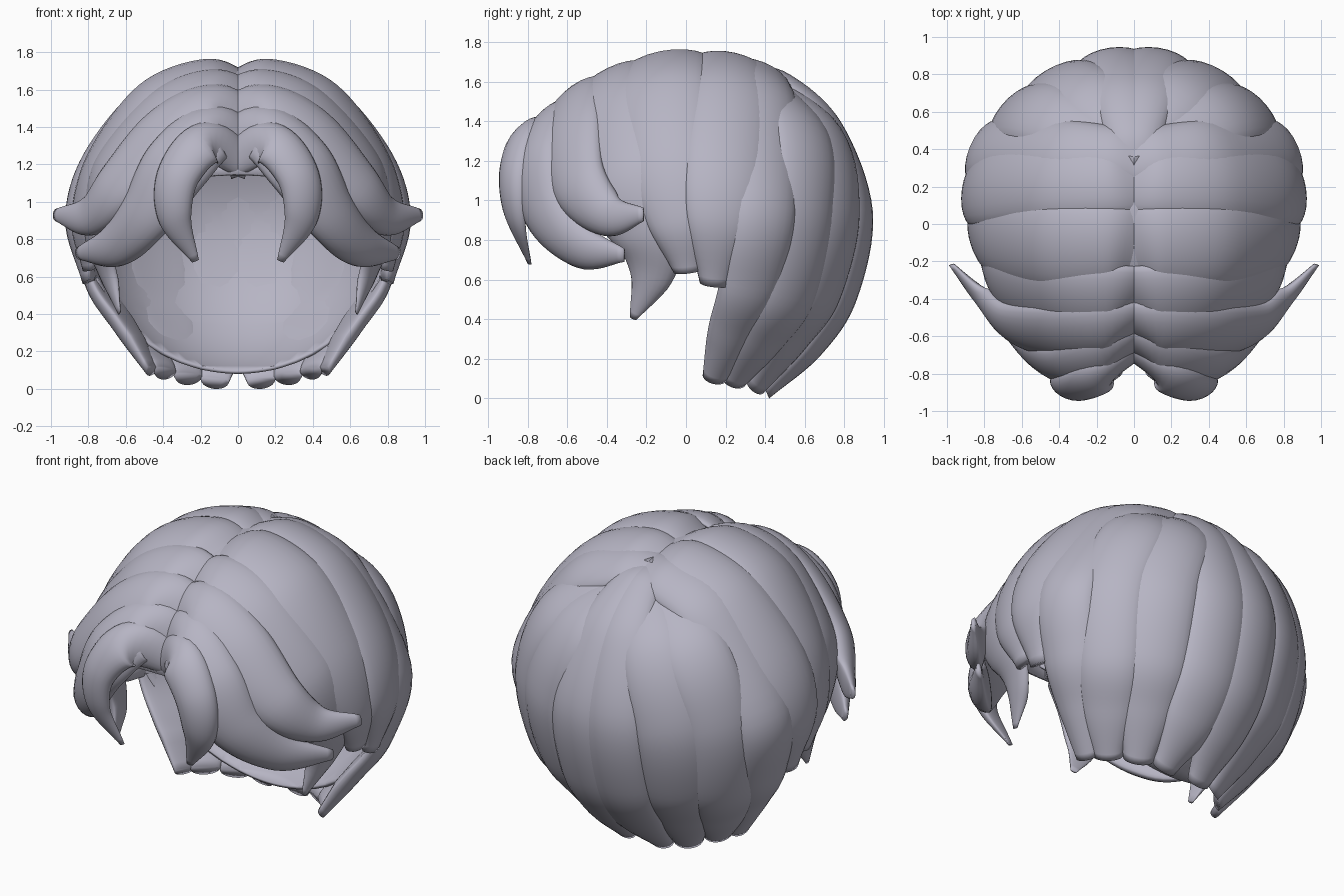
import bpy, bmesh, math
from mathutils import Vector

if "Cube" in bpy.data.objects:
    bpy.data.objects.remove(bpy.data.objects["Cube"], do_unlink=True)

CENTRE = Vector((0, 0.05, 0.88))
SIDES, STEPS = 24, 8

hair = bpy.data.materials.new("lavender_grey_hair")
hair.use_nodes = True
colour = (0.47, 0.46, 0.55, 1)
hair.diffuse_color = colour
hair.node_tree.nodes["Principled BSDF"].inputs["Base Color"].default_value = colour


def finish(bm, name):
    bmesh.ops.recalc_face_normals(bm, faces=bm.faces)
    mesh = bpy.data.meshes.new(name)
    bm.to_mesh(mesh)
    bm.free()
    mesh.materials.append(hair)
    for p in mesh.polygons:
        p.use_smooth = True
    ob = bpy.data.objects.new(name, mesh)
    bpy.context.collection.objects.link(ob)
    return ob


def spline(points):
    """Smooth path through (x, y, z, half width) points."""
    pts = [Vector(p) for p in points]
    pts = [2 * pts[0] - pts[1]] + pts + [2 * pts[-1] - pts[-2]]
    out = []
    for a, b, c, d in zip(pts, pts[1:], pts[2:], pts[3:]):
        for i in range(STEPS):
            t = i / STEPS
            out.append(0.5 * (2 * b + (c - a) * t + (2 * a - 5 * b + 4 * c - d) * t ** 2
                              + (3 * b - a - 3 * c + d) * t ** 3))
    return out + [pts[-2]]


def lock(name, points, thick=0.06):
    """Tapered lock, flatter inside, whose section wraps around the head; mirrored."""
    path = spline(points)
    bm = bmesh.new()
    rings = []
    for i, p in enumerate(path):
        pos = p.to_3d()
        tangent = path[min(i + 1, len(path) - 1)].to_3d() - path[max(i - 1, 0)].to_3d()
        out = pos - CENTRE
        r = out.length
        out.normalize()
        side = tangent.cross(out).normalized()
        w = max(p[3], 0.01)
        t = min(thick, w * 0.6)
        ring = []
        for k in range(SIDES):
            a = math.tau * k / SIDES
            angle = w * math.cos(a) / r
            bulge = math.sin(a) if math.sin(a) > 0 else 0.4 * math.sin(a)
            radius = r + t * (bulge - 1)
            ring.append(bm.verts.new(CENTRE + radius * (out * math.cos(angle) + side * math.sin(angle))))
        rings.append(ring)
    for a, b in zip(rings, rings[1:]):
        for k in range(SIDES):
            n = (k + 1) % SIDES
            bm.faces.new((a[k], a[n], b[n], b[k]))
    bm.faces.new(rings[0])
    bm.faces.new(rings[-1])
    ob = finish(bm, name)
    ob.modifiers.new("mirror", "MIRROR").use_mirror_merge = False


# Inner cap, cut along the face line and, behind the ears, the nape line
bm = bmesh.new()
bmesh.ops.create_uvsphere(bm, u_segments=48, v_segments=32, radius=0.84)
bmesh.ops.translate(bm, verts=bm.verts, vec=CENTRE)
corner = Vector((0, 0.2, 0.6))
for normal in ((0, 1, 0), (0, 0.58, 1), (0, 5, 1)):
    bmesh.ops.bisect_plane(bm, geom=bm.verts[:] + bm.edges[:] + bm.faces[:],
                           plane_co=corner, plane_no=normal)
below = []
for f in bm.faces:
    d = f.calc_center_median() - corner
    if d.z < -d.y * (0.58 if d.y < 0 else 5):
        below.append(f)
bmesh.ops.delete(bm, geom=below, context="FACES")
cap = finish(bm, "inner_cap")
cap.modifiers.new("thickness", "SOLIDIFY").thickness = 0.02

# Back locks, fanning from the crown
lock("back_centre_lock", [(0, 0.3, 1.69, 0.12), (0.03, 0.52, 1.64, 0.14), (0.08, 0.78, 1.4, 0.18),
                          (0.13, 0.94, 0.95, 0.2), (0.13, 0.86, 0.5, 0.2), (0.12, 0.68, 0.22, 0.18),
                          (0.13, 0.42, 0, 0.08)])
lock("back_middle_lock", [(-0.03, 0.36, 1.69, 0.12), (0.28, 0.74, 1.4, 0.21), (0.47, 0.82, 0.95, 0.23),
                          (0.46, 0.72, 0.5, 0.22), (0.38, 0.56, 0.25, 0.18), (0.28, 0.37, 0.02, 0.09)])
lock("back_outer_lock", [(-0.04, 0.38, 1.69, 0.14), (0.48, 0.62, 1.42, 0.21), (0.7, 0.64, 0.97, 0.21),
                         (0.67, 0.55, 0.5, 0.2), (0.55, 0.4, 0.25, 0.17), (0.41, 0.25, 0.05, 0.09)])
lock("nape_side_lock", [(-0.06, 0.36, 1.68, 0.18), (0.18, 0.4, 1.69, 0.19), (0.52, 0.42, 1.53, 0.21),
                        (0.865, 0.42, 0.98, 0.2), (0.8, 0.35, 0.55, 0.18), (0.65, 0.25, 0.3, 0.14),
                        (0.48, 0.15, 0.07, 0.07)], 0.07)

# Side locks, falling from the parting
lock("side_back_lock", [(-0.06, 0.25, 1.68, 0.2), (0.17, 0.25, 1.745, 0.22), (0.52, 0.25, 1.61, 0.24),
                        (0.82, 0.22, 1.25, 0.24), (0.92, 0.19, 0.9, 0.2), (0.83, 0.15, 0.56, 0.08)])
lock("side_middle_lock", [(-0.06, -0.13, 1.67, 0.24), (0.17, -0.13, 1.755, 0.26), (0.52, -0.14, 1.62, 0.27),
                          (0.8, -0.1, 1.25, 0.25), (0.89, -0.03, 0.9, 0.19), (0.83, 0.01, 0.63, 0.08)])
lock("sideburn_lock", [(-0.06, -0.43, 1.54, 0.22), (0.15, -0.45, 1.64, 0.24), (0.45, -0.45, 1.51, 0.24),
                       (0.74, -0.38, 1.15, 0.24), (0.81, -0.22, 0.85, 0.21), (0.74, -0.19, 0.62, 0.13),
                       (0.64, -0.27, 0.4, 0.02)], 0.05)

# Swept fringe, parted over the face
lock("fringe_upper_lock", [(-0.06, -0.58, 1.42, 0.2), (0.15, -0.62, 1.545, 0.22), (0.43, -0.65, 1.39, 0.23),
                           (0.7, -0.59, 1.1, 0.18), (0.85, -0.42, 0.93, 0.12), (0.99, -0.22, 0.93, 0.035)], 0.08)
lock("fringe_lower_lock", [(-0.06, -0.66, 1.31, 0.17), (0.15, -0.76, 1.42, 0.2), (0.37, -0.84, 1.22, 0.22),
                           (0.54, -0.77, 0.95, 0.18), (0.71, -0.57, 0.76, 0.13), (0.87, -0.32, 0.72, 0.035)], 0.09)
lock("fringe_inner_lock", [(-0.06, -0.7, 1.23, 0.1), (0.17, -0.86, 1.35, 0.14), (0.34, -0.93, 1.17, 0.13),
                           (0.36, -0.91, 0.92, 0.1), (0.23, -0.8, 0.68, 0.02)], 0.08)
